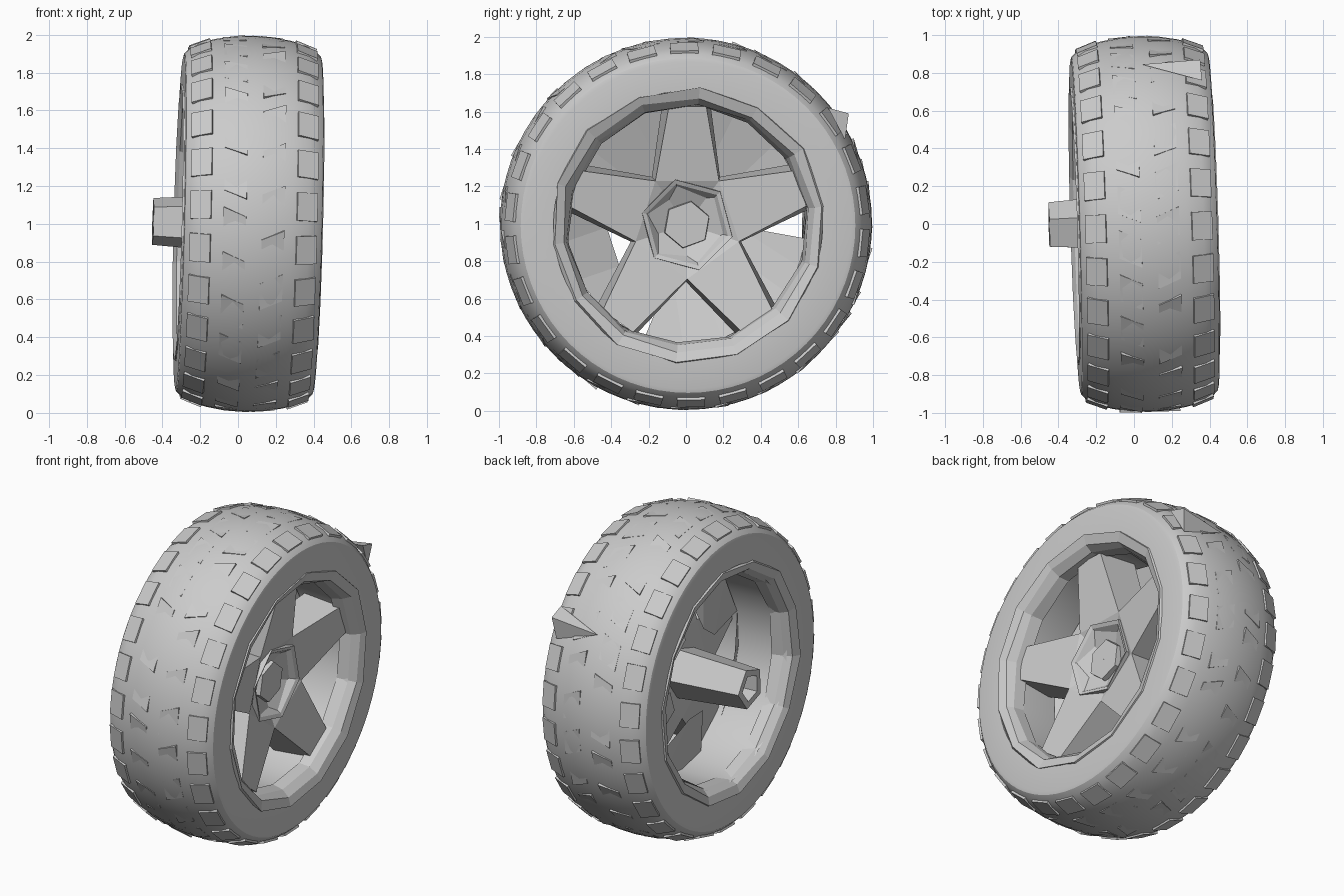
import bpy, bmesh, math, random
from math import sin, cos, radians
from mathutils import Matrix, Vector

old = bpy.data.objects.get("Cube")
if old:
    bpy.data.objects.remove(old)
random.seed(4)

GREY = (0.6, 0.6, 0.6, 1)
mat = bpy.data.materials.new("plain grey")
mat.use_nodes = True
mat.diffuse_color = GREY
mat.node_tree.nodes["Principled BSDF"].inputs["Base Color"].default_value = GREY

# The wheel axis runs along local x and leans slightly
lean = Vector((1, 0, 0)).rotation_difference(Vector((1, 0.03, -0.025)))
WHEEL = Matrix.Translation((0.055, 0, 1)) @ lean.to_matrix().to_4x4()


def finish(name, bm, smooth=False, matrix=WHEEL):
    bmesh.ops.recalc_face_normals(bm, faces=bm.faces)
    mesh = bpy.data.meshes.new(name)
    bm.to_mesh(mesh)
    bm.free()
    mesh.materials.append(mat)
    obj = bpy.data.objects.new(name, mesh)
    bpy.context.collection.objects.link(obj)
    obj.matrix_world = matrix
    if smooth:
        bpy.ops.object.select_all(action='DESELECT')
        obj.select_set(True)
        bpy.context.view_layer.objects.active = obj
        bpy.ops.object.shade_smooth_by_angle(angle=radians(30))


def polar(x, r, degrees, side=0):
    a = radians(degrees)
    return Vector((x, r * cos(a) - side * sin(a), r * sin(a) + side * cos(a)))


def lathe(name, profile, sides, smooth=False, closed=True, phase=0, wobble=0):
    bm = bmesh.new()
    rings = []
    for x, r in profile:
        rings.append([bm.verts.new(polar(x, r + random.uniform(-wobble, wobble),
                                         phase + 360 * i / sides)) for i in range(sides)])
    pairs = list(zip(rings, rings[1:]))
    if closed:
        pairs.append((rings[-1], rings[0]))
    for a, b in pairs:
        for i in range(sides):
            j = (i + 1) % sides
            bm.faces.new((a[i], a[j], b[j], b[i]))
    finish(name, bm, smooth)


# Tyre: mirrored cross-section
half = [(0, 0.995), (0.1, 0.99), (0.2, 0.973), (0.29, 0.948),
        (0.335, 0.92), (0.36, 0.895), (0.365, 0.875), (0.365, 0.72)]
lathe("tyre", [(-x, r) for x, r in reversed(half[1:])] + half, 72, smooth=True)

# Rim: smooth barrel and faceted lips
lathe("rim_barrel", [(-0.33, 0.66), (-0.25, 0.645), (0.22, 0.645), (0.31, 0.66)],
      28, smooth=True, closed=False)
for side, word in ((1, "front"), (-1, "back")):
    lathe("rim_" + word + "_lip", [(side * x, r) for x, r in (
        (0.345, 0.745), (0.374, 0.73), (0.355, 0.68), (0.31, 0.65), (0.24, 0.64))],
        14, closed=False, phase=8, wobble=0.012)

# Tread blocks: flat shoulder rows and tilted, half-sunk middle rows
COUNT = 26


def tread_row(name, x, radius, size, slope, offset, skew=0, tilt=0):
    bm = bmesh.new()
    for k in range(COUNT):
        turn = Matrix.Rotation(math.tau * (k + offset) / COUNT, 4, 'X')
        pitch = random.uniform(-tilt, tilt)
        m = (turn @ Matrix.Translation((x, 0, radius))
             @ Matrix.Rotation(radians(slope), 4, 'Y')
             @ Matrix.Rotation(radians(pitch), 4, 'X'))
        cube = bmesh.ops.create_cube(bm, size=1)["verts"]
        for v in cube:
            x0, y0, z0 = v.co
            v.co = m @ Vector((x0 * size[0], y0 * size[1] + x0 * skew, z0 * size[2]))
    finish(name, bm)


for side, word in ((1, "left"), (-1, "right")):
    tread_row(word + "_shoulder_tread", side * 0.277, 0.938,
              (0.115, 0.15, 0.035), side * 21, 0.08)
    tread_row(word + "_middle_tread", side * 0.1, 0.971,
              (0.12, 0.15, 0.03), side * 6, 0.3 - 0.25 * side, skew=side * 0.05, tilt=7)

# Five-pointed spoke star, dished towards the middle
bm = bmesh.new()
front_mid = bm.verts.new((0.1, 0, 0))
back_mid = bm.verts.new((-0.03, 0, 0))
valley_f = [bm.verts.new(polar(0.21, 0.29, 54 + 72 * i)) for i in range(5)]
valley_b = [bm.verts.new(polar(-0.02, 0.31, 54 + 72 * i)) for i in range(5)]
for i in range(5):
    a = 90 + 72 * i
    j = (i + 1) % 5
    fr, fl, br, bl = [bm.verts.new(polar(x, 0.635, a, s * w))
                      for x, w in ((0.28, 0.1), (0.04, 0.13)) for s in (-1, 1)]
    vr, vl, wr, wl = valley_f[i], valley_f[j], valley_b[i], valley_b[j]
    for f in ((fr, fl, vl, vr), (vr, vl, front_mid), (br, wr, wl, bl), (wl, wr, back_mid),
              (fr, vr, wr, br), (fl, bl, wl, vl), (fl, fr, br, bl)):
        bm.faces.new(f)
finish("spoke_star", bm)

# Sloping panels behind the gaps: middle angle, start, end, inner radius
bm = bmesh.new()
for mid, start, end, inner in ((54, -36, 36, 0.27), (126, -36, 42, 0.27), (198, -29, 29, 0.42),
                               (270, -20, 36, 0.27), (342, -30, 11, 0.27)):
    outer = [bm.verts.new(polar(0, 0.645, mid + start + (end - start) * t / 3))
             for t in range(4)]
    inside = [bm.verts.new(polar(-0.12, inner, mid + s)) for s in (15, -15)]
    bm.faces.new((outer[0], outer[1], inside[1]))
    bm.faces.new((outer[1], outer[2], inside[0], inside[1]))
    bm.faces.new((outer[2], outer[3], inside[0]))
finish("gap_panels", bm)

# Hub collar, cap and hollow flared axle
lathe("hub_collar", [(0.08, 0.26), (0.22, 0.25), (0.21, 0.225), (0.13, 0.16), (0.08, 0.16)],
      6, phase=105)
lathe("hub_cap", [(0.06, 0.14), (0.18, 0.125), (0.18, 0.001), (0.06, 0.001)], 6, phase=80)
lathe("axle_tube", [(0.04, 0.17), (-0.505, 0.13), (-0.505, 0.085), (0.04, 0.085)], 5)

# Torn rubber flap on the tread
bm = bmesh.new()
pts = [bm.verts.new(p) for p in ((0.35, 0.87, 1.59), (0.36, 0.76, 1.62),
                                 (0.04, 0.845, 1.55), (0.33, 0.85, 1.45))]
for skip in range(4):
    bm.faces.new([p for i, p in enumerate(pts) if i != skip])
finish("torn_flap", bm, matrix=Matrix.Identity(4))
